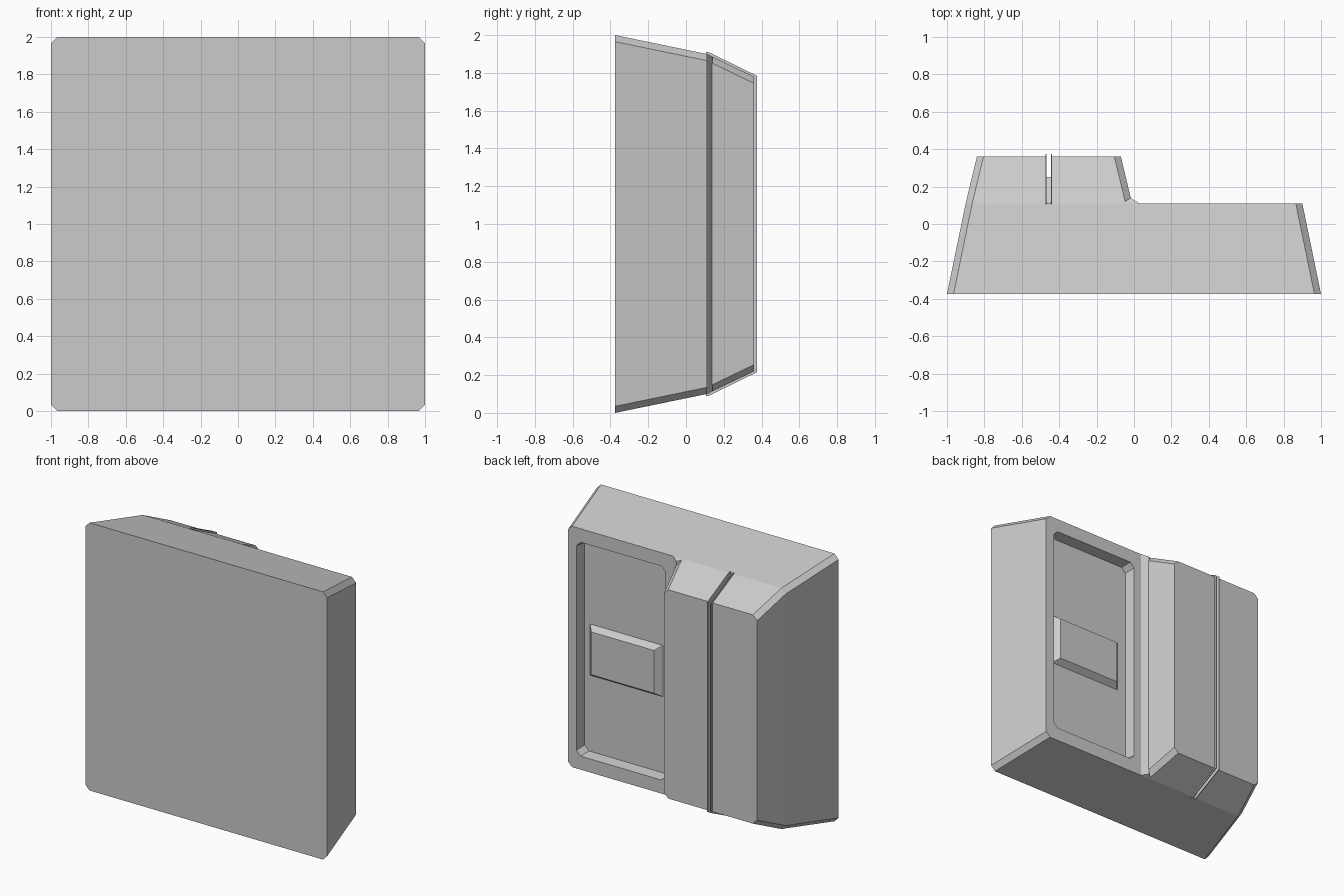
import bpy, bmesh

if "Cube" in bpy.data.objects:
    bpy.data.objects.remove(bpy.data.objects["Cube"])


def loft(name, sections, cut=0.035):
    """Solid through corner-cut rectangles: (y, x0, x1, z0, z1)."""
    bm = bmesh.new()
    rings = []
    for y, x0, x1, z0, z1 in sections:
        c = cut
        pts = [(x0 + c, z0), (x1 - c, z0), (x1, z0 + c), (x1, z1 - c),
               (x1 - c, z1), (x0 + c, z1), (x0, z1 - c), (x0, z0 + c)]
        rings.append([bm.verts.new((x, y, z)) for x, z in pts])
    for a, b in zip(rings, rings[1:]):
        for i in range(8):
            j = (i + 1) % 8
            bm.faces.new((a[i], a[j], b[j], b[i]))
    bm.faces.new(rings[0])
    bm.faces.new(rings[-1])
    return finish(name, bm)


def prism(name, points, offset):
    """Closed polygon of 3D points, extruded along offset."""
    bm = bmesh.new()
    face = bm.faces.new([bm.verts.new(p) for p in points])
    new = bmesh.ops.extrude_face_region(bm, geom=[face], use_keep_orig=True)
    verts = [v for v in new["geom"] if isinstance(v, bmesh.types.BMVert)]
    bmesh.ops.translate(bm, verts=verts, vec=offset)
    return finish(name, bm)


def finish(name, bm):
    bmesh.ops.recalc_face_normals(bm, faces=bm.faces)
    mesh = bpy.data.meshes.new(name)
    bm.to_mesh(mesh)
    bm.free()
    ob = bpy.data.objects.new(name, mesh)
    bpy.context.collection.objects.link(ob)
    return ob


def carve(target, cutter):
    mod = target.modifiers.new("carve", 'BOOLEAN')
    mod.operation = 'DIFFERENCE'
    mod.solver = 'EXACT'
    mod.object = cutter
    bpy.context.view_layer.objects.active = target
    bpy.ops.object.modifier_apply(modifier=mod.name)
    bpy.data.objects.remove(cutter)


# Tapered main slab with a recessed panel in its back
slab = loft("main_slab", [(-0.375, -1, 1, 0, 2), (0.11, -0.9, 0.9, 0.1, 1.9)])
carve(slab, loft("recess_cutter", [(0.025, 0.10, 0.82, 0.21, 1.79),
                                   (0.12, 0.09, 0.83, 0.20, 1.80)]))

# Bevelled pad inside the recess
loft("recess_pad", [(0.02, 0.17, 0.78, 0.775, 1.165),
                    (0.07, 0.215, 0.735, 0.81, 1.13)], cut=0.001)

# Raised half with a slot wrapping over top, back and bottom
raised = loft("raised_block", [(0.11, -0.9, -0.01, 0.1, 1.9),
                               (0.36, -0.84, -0.07, 0.22, 1.78)])
MID = -0.455
slot = [(0.10, 1.895), (0.25, 1.79), (0.25, 0.21), (0.10, 0.105),
        (0.10, -0.1), (0.5, -0.1), (0.5, 2.1), (0.10, 2.1)]
carve(raised, prism("slot_cutter", [(MID - 0.012, y, z) for y, z in slot],
                    (0.024, 0, 0)))

# Thin raised lips on both sides of the slot
lip = [(0.105, 1.91), (0.12, 1.91), (0.375, 1.785), (0.375, 0.215),
       (0.12, 0.09), (0.105, 0.09), (0.105, 0.12), (0.33, 0.23),
       (0.33, 1.77), (0.105, 1.88)]
for side, x in (("left", MID - 0.017), ("right", MID + 0.0115)):
    prism("slot_lip_" + side, [(x, y, z) for y, z in lip], (0.0055, 0, 0))

# Small fillet where the raised block meets the slab
prism("step_fillet", [(0.03, 0.11, 0.1), (-0.02, 0.14, 0.115),
                      (-0.06, 0.11, 0.1)], (0, 0, 0.001))
fillet = bpy.data.objects["step_fillet"]
for v in fillet.data.vertices:
    if v.co.z in (min(w.co.z for w in fillet.data.vertices),):
        break
top = fillet.data.vertices
for i in range(3, 6):
    top[i].co.z = 2 - top[i - 3].co.z
